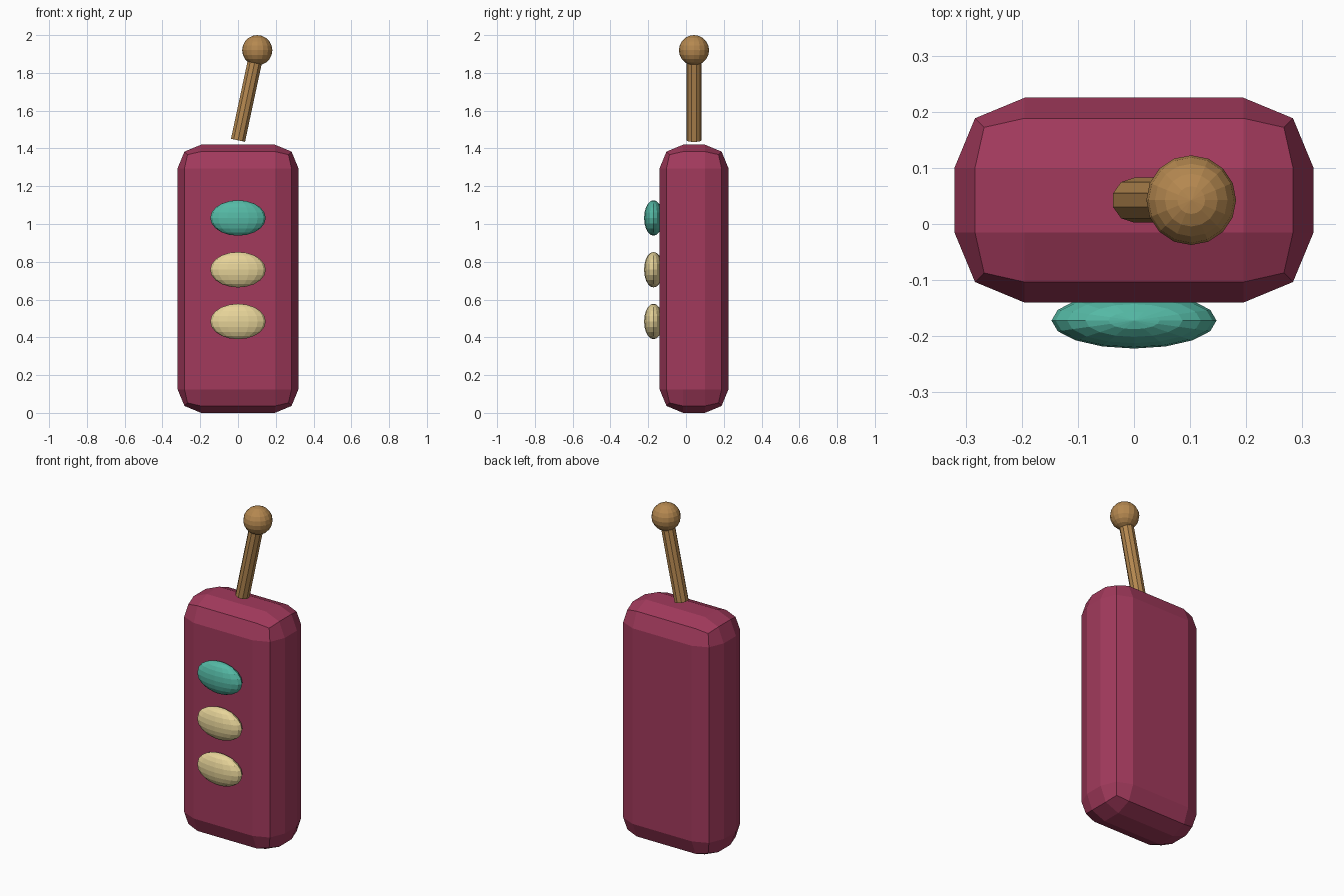
import bpy
from mathutils import Vector

if "Cube" in bpy.data.objects:
    bpy.data.objects.remove(bpy.data.objects["Cube"])

MID_Y = 0.0425


def material(name, color):
    m = bpy.data.materials.new(name)
    m.diffuse_color = (*color, 1)
    m.use_nodes = True
    m.node_tree.nodes["Principled BSDF"].inputs["Base Color"].default_value = m.diffuse_color
    return m


red = material("raspberry", (0.36, 0.042, 0.107))
wood = material("wood", (0.46, 0.246, 0.08))
teal = material("teal", (0.09, 0.485, 0.376))
cream = material("cream", (0.80, 0.66, 0.32))


def finish(name, mat):
    ob = bpy.context.object
    ob.name = name
    ob.data.materials.append(mat)
    return ob


def ellipsoid(name, loc, radii, mat):
    bpy.ops.mesh.primitive_uv_sphere_add(segments=16, ring_count=10, radius=1, location=loc)
    ob = finish(name, mat)
    ob.scale = radii
    return ob


# Handset body: box with chamfer-rounded edges
bpy.ops.mesh.primitive_cube_add(size=1, location=(0, MID_Y, 0.71))
body = finish("body", red)
body.scale = (0.64, 0.365, 1.42)
bpy.ops.object.transform_apply(location=False, rotation=False, scale=True)
bevel = body.modifiers.new("rounded_edges", 'BEVEL')
bevel.width = 0.125
bevel.segments = 2

# Front buttons, top one teal
for i, (z, mat) in enumerate([(1.032, teal), (0.758, cream), (0.484, cream)]):
    ellipsoid(f"button_{i + 1}", (0, -0.172, z), (0.147, 0.05, 0.094), mat)

# Tilted antenna shaft and ball tip
base = Vector((0, MID_Y, 1.443))
tip = Vector((0.102, MID_Y, 1.92))
axis = tip - base
bpy.ops.mesh.primitive_cylinder_add(vertices=10, radius=0.04, depth=axis.length,
                                    location=(base + tip) / 2)
shaft = finish("antenna_shaft", wood)
shaft.rotation_euler = (0, axis.angle(Vector((0, 0, 1))), 0)
ellipsoid("antenna_ball", tip, (0.08, 0.08, 0.08), wood)
